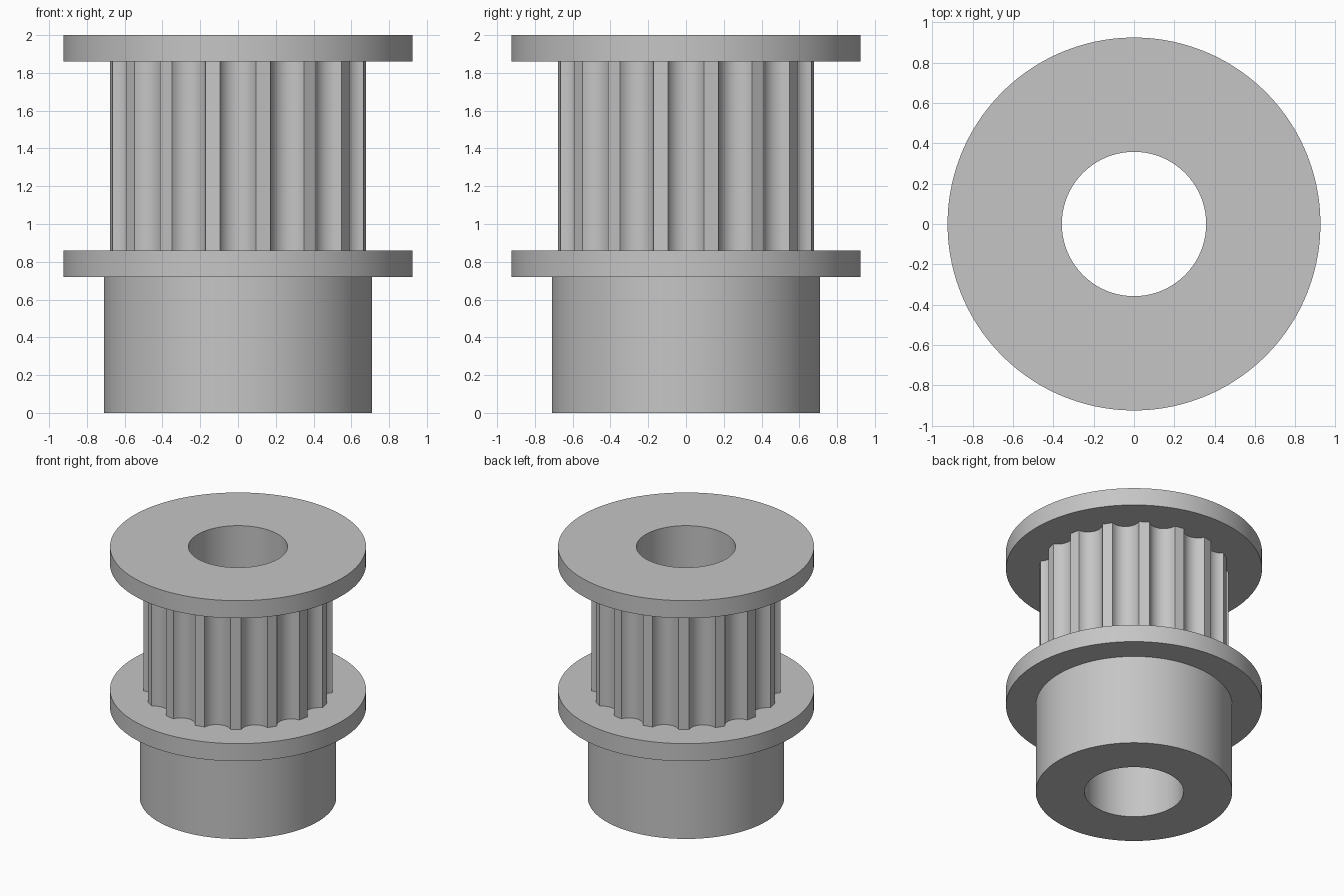
import bpy
import bmesh
from math import sin, cos, asin, radians, pi, sqrt

cube = bpy.data.objects.get("Cube")
if cube:
    bpy.data.objects.remove(cube, do_unlink=True)

# Main dimensions
TEETH, STEPS = 16, 12
COUNT = TEETH * STEPS
BORE, HUB, FLANGE, BARREL, ROOT = 0.358, 0.71, 0.925, 0.685, 0.615
Z_HUB, Z_LOWER, Z_UPPER, Z_TOP = 0.72, 0.86, 1.86, 2.0

steel = bpy.data.materials.new("brushed_grey")
steel.use_nodes = True
grey = (0.56, 0.56, 0.56, 1)
steel.diffuse_color = grey
steel.node_tree.nodes["Principled BSDF"].inputs["Base Color"].default_value = grey


def circle(radius):
    """Evenly spaced outline, indexed to match the toothed outline."""
    angles = [2 * pi * (i - (STEPS - 1) / 2) / COUNT for i in range(COUNT)]
    return [(radius * cos(a), radius * sin(a)) for a in angles]


def toothed():
    """Flat-topped teeth separated by round grooves."""
    half = radians(8.05)
    chord, reach = BARREL * sin(half), BARREL * cos(half)
    sag = reach - ROOT
    r = (chord ** 2 + sag ** 2) / (2 * sag)
    spread = asin(chord / r)
    points = []
    for tooth in range(TEETH):
        a = 2 * pi * tooth / TEETH
        for k in range(STEPS):
            t = spread * (2 * k / (STEPS - 1) - 1)
            x, y = ROOT + r - r * cos(t), r * sin(t)
            points.append((x * cos(a) - y * sin(a), x * sin(a) + y * cos(a)))
    return points


def loft(name, rings):
    """Skin a list of (outline, height) rings, ordered with faces outward."""
    bm = bmesh.new()
    loops = [[bm.verts.new((x, y, z)) for x, y in outline] for outline, z in rings]
    for low, high in zip(loops, loops[1:]):
        for i in range(COUNT):
            j = (i + 1) % COUNT
            bm.faces.new((low[i], low[j], high[j], high[i]))
    mesh = bpy.data.meshes.new(name)
    bm.to_mesh(mesh)
    bm.free()
    mesh.materials.append(steel)
    obj = bpy.data.objects.new(name, mesh)
    bpy.context.collection.objects.link(obj)
    bpy.ops.object.select_all(action="DESELECT")
    obj.select_set(True)
    bpy.context.view_layer.objects.active = obj
    bpy.ops.object.shade_smooth_by_angle(angle=radians(30))
    return obj


bore, hub, rim, teeth = circle(BORE), circle(HUB), circle(FLANGE), toothed()

# Cylindrical hub with its bottom face
loft("hub", [(bore, 0), (hub, 0), (hub, Z_HUB)])
# Flanges on either side of the teeth
loft("lower_flange", [(hub, Z_HUB), (rim, Z_HUB), (rim, Z_LOWER), (teeth, Z_LOWER)])
loft("upper_flange", [(teeth, Z_UPPER), (rim, Z_UPPER), (rim, Z_TOP), (bore, Z_TOP)])
# Toothed belt surface
loft("toothed_barrel", [(teeth, Z_LOWER), (teeth, Z_UPPER)])
# Through hole, facing the axis
loft("shaft_bore", [(bore, Z_TOP), (bore, 0)])
